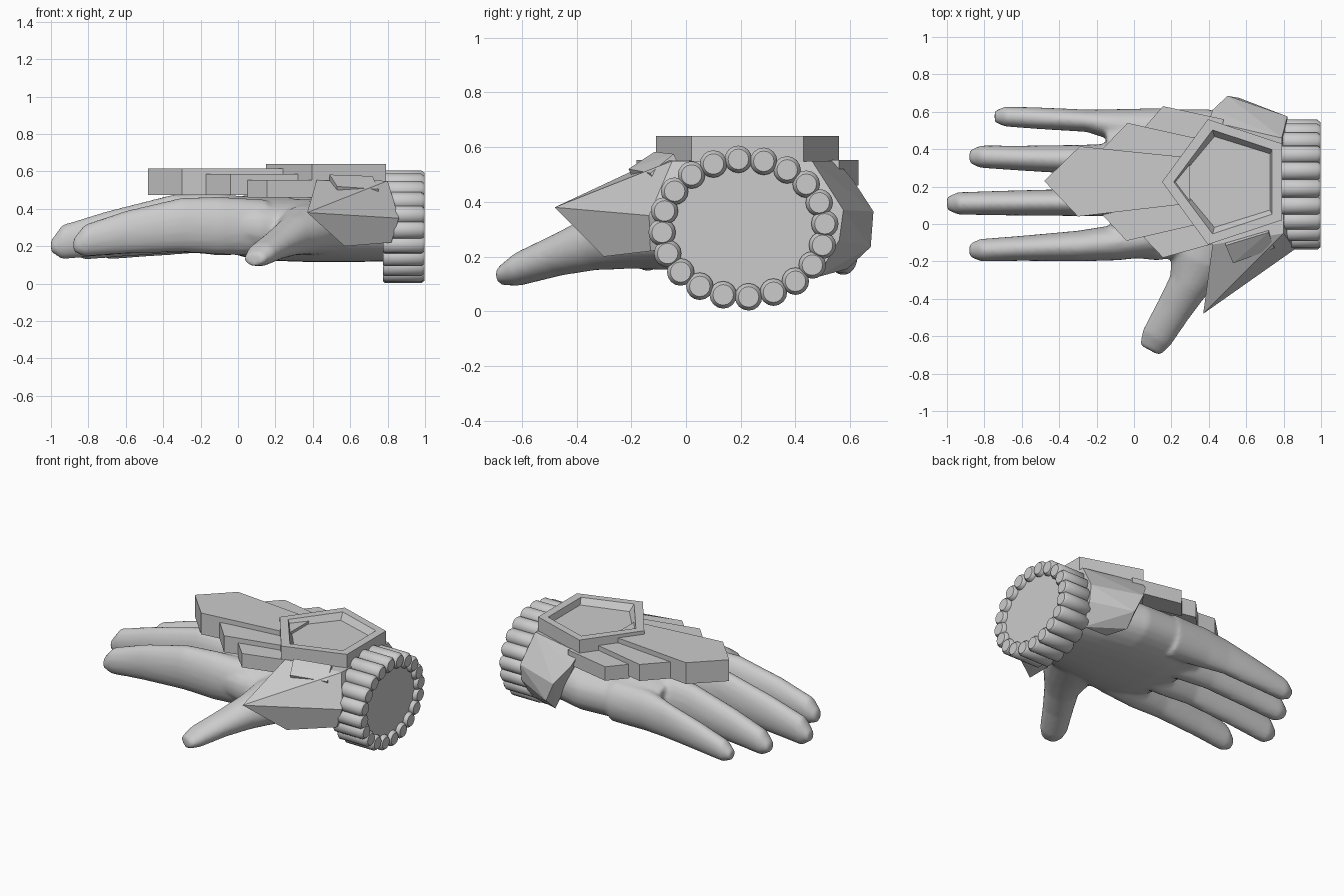
import bpy, bmesh, math
from mathutils import Vector

grey = bpy.data.materials.new("light grey")
grey.diffuse_color = (0.6, 0.6, 0.6, 1)


def finish(name, bm, smooth=None):
    bmesh.ops.recalc_face_normals(bm, faces=bm.faces)
    me = bpy.data.meshes.new(name)
    bm.to_mesh(me)
    bm.free()
    me.materials.append(grey)
    ob = bpy.data.objects.new(name, me)
    bpy.context.collection.objects.link(ob)
    if smooth:
        bpy.ops.object.select_all(action='DESELECT')
        ob.select_set(True)
        bpy.context.view_layer.objects.active = ob
        bpy.ops.object.shade_smooth_by_angle(angle=math.radians(smooth))
    return ob


def loft(bm, stations, power=2.0, sides=20):
    """Tube through (x, y, z, half width, half height) stations."""
    rings = []
    for i, (x, y, z, rw, rh) in enumerate(stations):
        a, b = stations[max(i - 1, 0)], stations[min(i + 1, len(stations) - 1)]
        t = Vector((b[0] - a[0], b[1] - a[1], 0)).normalized()
        side = Vector((-t.y, t.x, 0))
        ring = []
        for k in range(sides):
            c, s = math.cos(k * math.tau / sides), math.sin(k * math.tau / sides)
            c = math.copysign(abs(c) ** (2 / power), c)
            s = math.copysign(abs(s) ** (2 / power), s)
            ring.append(bm.verts.new(Vector((x, y, z + rh * s)) + side * rw * c))
        rings.append(ring)
    for p, q in zip(rings, rings[1:]):
        for k in range(sides):
            n = (k + 1) % sides
            bm.faces.new((p[k], p[n], q[n], q[k]))
    bm.faces.new(rings[0])
    bm.faces.new(rings[-1])


def hull(name, points):
    bm = bmesh.new()
    for p in points:
        bm.verts.new(p)
    res = bmesh.ops.convex_hull(bm, input=bm.verts)
    junk = {v for v in res["geom_interior"] if isinstance(v, bmesh.types.BMVert)}
    bmesh.ops.delete(bm, geom=list(junk), context='VERTS')
    bmesh.ops.dissolve_limit(bm, angle_limit=math.radians(3),
                             verts=bm.verts, edges=bm.edges)
    return finish(name, bm)


def plate(name, outline, z0, z1):
    return hull(name, [(x, y, z) for x, y in outline for z in (z0, z1)])


# hand: palm, four fingers and thumb fused into one smooth skin
bm = bmesh.new()
loft(bm, [(-0.13, 0.20, 0.32, 0.36, 0.12), (-0.05, 0.205, 0.315, 0.385, 0.15),
          (0.10, 0.21, 0.30, 0.405, 0.175), (0.40, 0.23, 0.29, 0.385, 0.175),
          (0.60, 0.22, 0.30, 0.34, 0.185), (0.82, 0.21, 0.31, 0.28, 0.19)], 2.4, 32)
# middle finger
loft(bm, [(-1.0, 0.11, 0.20, 0.035, 0.03), (-0.94, 0.11, 0.222, 0.06, 0.092),
          (-0.70, 0.112, 0.27, 0.066, 0.118), (-0.35, 0.115, 0.325, 0.072, 0.152),
          (-0.10, 0.13, 0.315, 0.09, 0.165), (0.15, 0.15, 0.31, 0.09, 0.15)])
# index finger
loft(bm, [(-0.88, -0.14, 0.205, 0.035, 0.035), (-0.82, -0.14, 0.23, 0.06, 0.085),
          (-0.60, -0.13, 0.275, 0.067, 0.115), (-0.30, -0.118, 0.315, 0.082, 0.145),
          (-0.10, -0.10, 0.31, 0.095, 0.155), (0.15, -0.06, 0.30, 0.11, 0.15)])
# ring finger
loft(bm, [(-0.88, 0.36, 0.19, 0.035, 0.03), (-0.82, 0.36, 0.21, 0.06, 0.082),
          (-0.60, 0.352, 0.255, 0.067, 0.11), (-0.30, 0.345, 0.305, 0.078, 0.14),
          (-0.10, 0.34, 0.31, 0.09, 0.155), (0.15, 0.33, 0.31, 0.09, 0.15)])
# little finger
loft(bm, [(-0.745, 0.575, 0.185, 0.03, 0.03), (-0.69, 0.575, 0.20, 0.054, 0.07),
          (-0.50, 0.565, 0.235, 0.058, 0.092), (-0.25, 0.552, 0.275, 0.06, 0.115),
          (-0.10, 0.53, 0.29, 0.085, 0.13), (0.15, 0.51, 0.29, 0.11, 0.14)])
# thumb
loft(bm, [(0.085, -0.675, 0.13, 0.06, 0.035), (0.12, -0.61, 0.155, 0.085, 0.062),
          (0.21, -0.46, 0.21, 0.095, 0.08), (0.29, -0.33, 0.255, 0.11, 0.105),
          (0.35, -0.20, 0.285, 0.16, 0.13), (0.42, -0.02, 0.30, 0.21, 0.15)])
hand = finish("hand", bm, 60)
rm = hand.modifiers.new("fuse", 'REMESH')
rm.mode, rm.voxel_size, rm.use_smooth_shade = 'VOXEL', 0.014, True
sm = hand.modifiers.new("soften", 'SMOOTH')
sm.factor, sm.iterations = 0.5, 4

# cuff: filled core ringed by bevelled rollers
bm = bmesh.new()
loft(bm, [(0.78, 0.21, 0.306, 0.30, 0.25), (0.972, 0.21, 0.306, 0.30, 0.25)], 2, 40)
finish("cuff_core", bm, 40)
bm = bmesh.new()
for i in range(20):
    a = (i + 0.2) * math.tau / 20
    y, z, r = 0.21 + 0.298 * math.cos(a), 0.304 + 0.252 * math.sin(a), 0.05
    loft(bm, [(0.775, y, z, r * 0.8, r * 0.8), (0.785, y, z, r, r),
              (0.98, y, z, r, r), (0.996, y, z, r * 0.75, r * 0.75)], 2, 16)
finish("cuff_rollers", bm, 50)

# pentagonal back plate with a recessed panel
outer = [(0.15, 0.225), (0.395, 0.56), (0.79, 0.43), (0.79, 0.02), (0.395, -0.11)]
rim = [(0.212, 0.225), (0.42, 0.503), (0.738, 0.398), (0.738, 0.052), (0.42, -0.053)]
floor = [(0.228, 0.225), (0.43, 0.468), (0.728, 0.375), (0.728, 0.075), (0.43, -0.018)]
bm = bmesh.new()
loops = [[bm.verts.new((x, y, z)) for x, y in pts]
         for pts, z in ((outer, 0.45), (outer, 0.64), (rim, 0.64), (floor, 0.60))]
for p, q in zip(loops, loops[1:]):
    for k in range(5):
        n = (k + 1) % 5
        bm.faces.new((p[k], p[n], q[n], q[k]))
bm.faces.new(loops[0])
bm.faces.new(loops[-1])
finish("pentagon_plate", bm)

# stepped finger plates fanning out from the pentagon
plate("middle_plate", [(-0.48, 0.23), (-0.29, 0.415), (0.30, 0.355),
                       (0.30, 0.11), (-0.30, 0.04)], 0.475, 0.617)
plate("ring_plate", [(-0.17, 0.40), (-0.035, 0.54), (0.35, 0.455), (0.30, 0.30)],
      0.475, 0.585)
plate("index_plate", [(-0.17, 0.05), (-0.04, -0.09), (0.35, 0.0), (0.30, 0.15)],
      0.475, 0.585)
plate("little_plate", [(0.055, 0.515), (0.155, 0.63), (0.48, 0.56), (0.45, 0.42)],
      0.46, 0.553)
plate("knuckle_plate", [(0.05, -0.07), (0.155, -0.18), (0.48, -0.09), (0.45, 0.03)],
      0.46, 0.553)

# faceted wrist guards on the thumb side and the outer side
hull("thumb_guard", [(0.37, -0.48, 0.38), (0.57, -0.30, 0.20), (0.82, -0.13, 0.22),
                     (0.86, -0.135, 0.35), (0.80, -0.05, 0.55), (0.42, -0.11, 0.553),
                     (0.46, 0.05, 0.30), (0.45, 0.10, 0.55), (0.80, 0.10, 0.55),
                     (0.80, 0.08, 0.25)])
hull("outer_guard", [(0.50, 0.685, 0.365), (0.56, 0.675, 0.235), (0.55, 0.59, 0.155),
                     (0.82, 0.575, 0.37), (0.82, 0.56, 0.26), (0.80, 0.48, 0.125),
                     (0.40, 0.55, 0.55), (0.79, 0.46, 0.55), (0.42, 0.61, 0.48),
                     (0.45, 0.40, 0.54), (0.79, 0.35, 0.54), (0.62, 0.48, 0.13)])

# small raised tile on the thumb guard
tile = [(0.49, -0.115, 0.583), (0.72, -0.045, 0.575),
        (0.75, -0.13, 0.505), (0.53, -0.21, 0.52)]
hull("guard_tile", tile + [(x, y + 0.02, z - 0.045) for x, y, z in tile])
